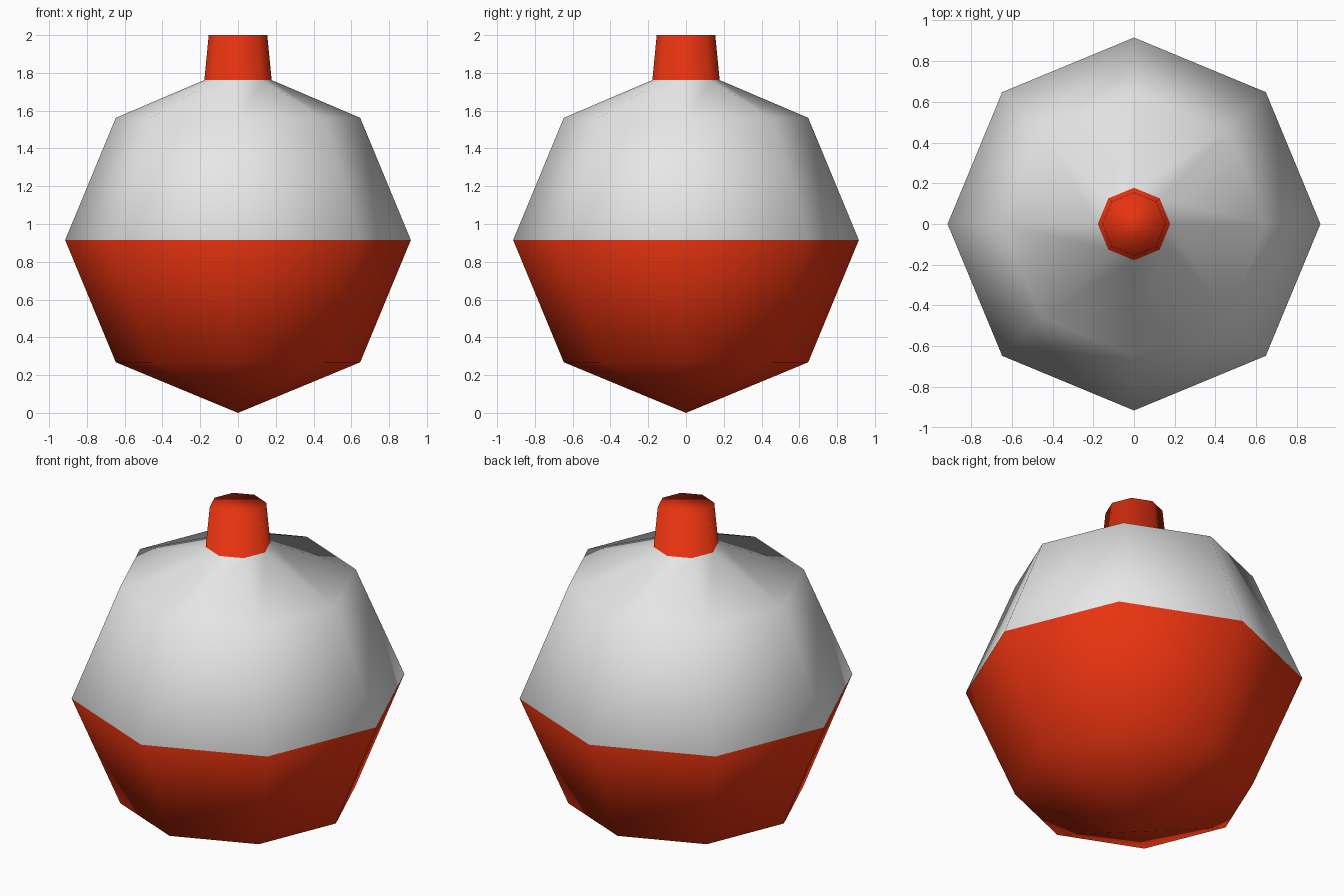
import bpy, bmesh, math

cube = bpy.data.objects.get("Cube")
if cube:
    bpy.data.objects.remove(cube, do_unlink=True)


def make_material(name, color):
    mat = bpy.data.materials.new(name)
    mat.use_nodes = True
    mat.diffuse_color = color
    mat.node_tree.nodes["Principled BSDF"].inputs["Base Color"].default_value = color
    return mat


white = make_material("white", (0.8, 0.8, 0.8, 1))
red = make_material("red", (0.8, 0.033, 0.005, 1))

R = 0.915          # ball radius, also height of its equator
D = R * math.sin(math.pi / 4)
SIDES = 8

# Profile from the bottom point, over the ball, up the tapered stem
profile = [(0, 0), (D, R - D), (R, R), (D, R + D), (0.178, 1.762), (0.155, 2.0)]

bm = bmesh.new()
verts = [bm.verts.new((r, 0, z)) for r, z in profile]
edges = [bm.edges.new(pair) for pair in zip(verts, verts[1:])]
bmesh.ops.spin(bm, geom=verts + edges, cent=(0, 0, 0), axis=(0, 0, 1),
               angle=2 * math.pi, steps=SIDES)
bmesh.ops.remove_doubles(bm, verts=bm.verts, dist=0.001)

# Close the top of the stem
rim = [e for e in bm.edges if e.is_boundary]
bmesh.ops.contextual_create(bm, geom=rim)
bmesh.ops.recalc_face_normals(bm, faces=bm.faces)

# Upper half of the ball is white; lower half and stem are red
for f in bm.faces:
    f.smooth = True
    z = f.calc_center_median().z
    f.material_index = 0 if R < z < 1.762 else 1

mesh = bpy.data.meshes.new("fishing_float")
bm.to_mesh(mesh)
bm.free()
mesh.materials.append(white)
mesh.materials.append(red)
fishing_float = bpy.data.objects.new("fishing_float", mesh)
bpy.context.collection.objects.link(fishing_float)
